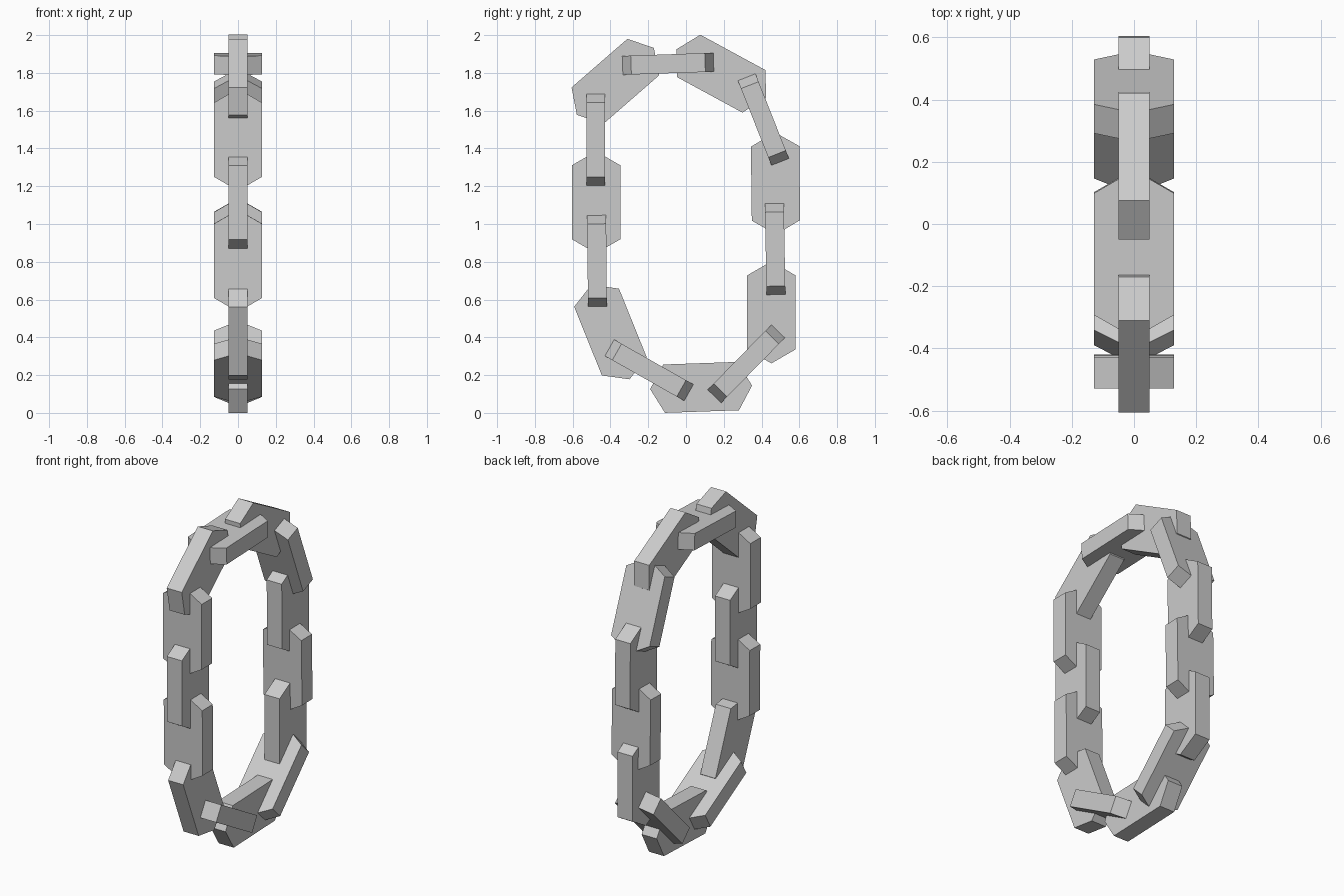
import bpy
import bmesh
from math import radians
from mathutils import Matrix

default_cube = bpy.data.objects.get("Cube")
if default_cube:
    bpy.data.objects.remove(default_cube, do_unlink=True)

# Single plain grey for the whole chain
grey = bpy.data.materials.new("plain_grey")
grey.use_nodes = True
colour = (0.6, 0.6, 0.6, 1)
grey.diffuse_color = colour
grey.node_tree.nodes["Principled BSDF"].inputs["Base Color"].default_value = colour

HALF_WIDTH = 0.128
SHOULDER = 0.196
TIP = 0.27
THICKNESS = 0.1


def make_link_mesh():
    """Stretched hexagonal plate: long axis z, width along y, thin along x."""
    outline = [(0, TIP), (-HALF_WIDTH, SHOULDER), (-HALF_WIDTH, -SHOULDER),
               (0, -TIP), (HALF_WIDTH, -SHOULDER), (HALF_WIDTH, SHOULDER)]
    bm = bmesh.new()
    face = bm.faces.new([bm.verts.new((-THICKNESS / 2, y, z)) for y, z in outline])
    side = bmesh.ops.extrude_face_region(bm, geom=[face])
    moved = [v for v in side["geom"] if isinstance(v, bmesh.types.BMVert)]
    bmesh.ops.translate(bm, verts=moved, vec=(THICKNESS, 0, 0))
    bmesh.ops.recalc_face_normals(bm, faces=bm.faces)
    mesh = bpy.data.meshes.new("link")
    bm.to_mesh(mesh)
    bm.free()
    mesh.materials.append(grey)
    return mesh


link_mesh = make_link_mesh()


def add_link(name, y, z, tilt, crosswise):
    """Place a link, tilted in degrees from upright towards the back."""
    link = bpy.data.objects.new(name, link_mesh)
    bpy.context.collection.objects.link(link)
    turn = Matrix.Rotation(radians(90 if crosswise else 0), 4, "Z")
    lean = Matrix.Rotation(radians(-tilt), 4, "X")
    link.matrix_world = Matrix.Translation((0, y, z)) @ lean @ turn


# Links in order around the loop: name, y, z, tilt
loop = [
    ("front_middle_link", -0.476, 1.115, 0),
    ("front_upper_link", -0.478, 1.446, 0),
    ("top_front_link", -0.374, 1.755, 49),
    ("top_middle_link", -0.095, 1.848, 88),
    ("top_back_link", 0.187, 1.796, 118.5),
    ("back_upper_link", 0.41, 1.553, -21.6),
    ("back_middle_link", 0.474, 1.215, -0.7),
    ("back_lower_link", 0.472, 0.867, -1),
    ("lower_back_link", 0.452, 0.532, 0),
    ("bottom_back_link", 0.319, 0.26, 44.4),
    ("bottom_middle_link", 0.08, 0.135, 88),
    ("bottom_front_link", -0.195, 0.226, -60.5),
    ("lower_front_link", -0.4, 0.428, -22),
    ("front_lower_link", -0.471, 0.805, -0.5),
]

# Every second link is turned a quarter about its own length
for index, (name, y, z, tilt) in enumerate(loop):
    add_link(name, y, z, tilt, index % 2 == 1)
